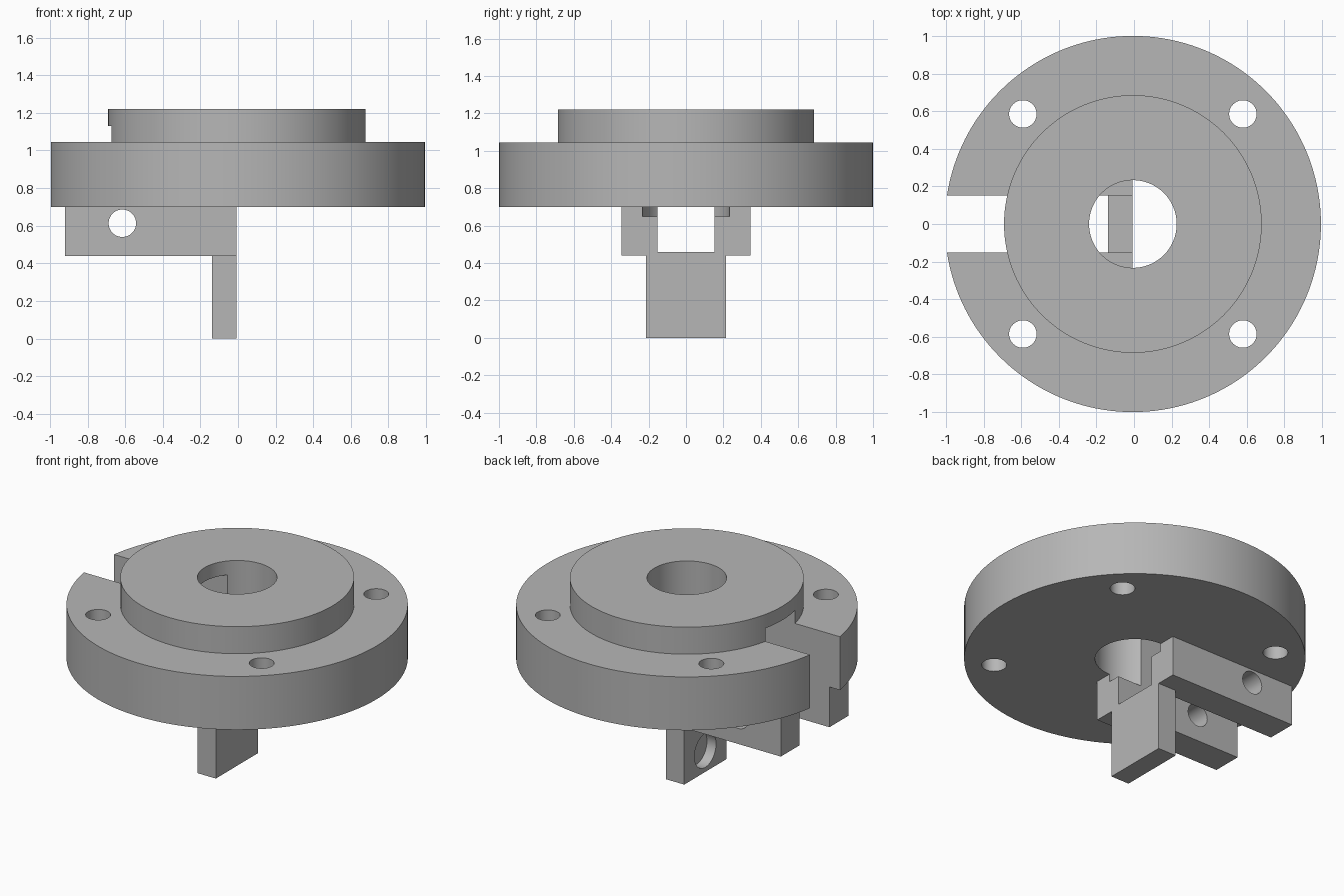
import bpy
import math

if "Cube" in bpy.data.objects:
    bpy.data.objects.remove(bpy.data.objects["Cube"])

CX = -0.006          # flange axis
SLOT = 0.152         # half width of the radial slot
BOTTOM, STEP, TOP = 0.70, 1.045, 1.22

steel = bpy.data.materials.new("plain grey")
steel.use_nodes = True
GREY = (0.47, 0.47, 0.47, 1)
steel.diffuse_color = GREY
steel.node_tree.nodes["Principled BSDF"].inputs["Base Color"].default_value = GREY


def box(name, x, y, z):
    """Box from (low, high) ranges."""
    ranges = (x, y, z)
    bpy.ops.mesh.primitive_cube_add(size=1, location=[sum(r) / 2 for r in ranges])
    ob = bpy.context.object
    ob.name = name
    ob.scale = [r[1] - r[0] for r in ranges]
    bpy.ops.object.transform_apply(location=True, rotation=True, scale=True)
    return ob


def cylinder(name, radius, length, centre, axis="z", sides=128):
    turn = {"x": (0, math.pi / 2, 0), "y": (math.pi / 2, 0, 0), "z": (0, 0, 0)}[axis]
    bpy.ops.mesh.primitive_cylinder_add(vertices=sides, radius=radius, depth=length,
                                        location=centre, rotation=turn)
    ob = bpy.context.object
    ob.name = name
    bpy.ops.object.transform_apply(location=True, rotation=True, scale=True)
    return ob


def combine(target, tool, operation="DIFFERENCE"):
    """Apply a boolean and discard the tool."""
    tool.hide_render = True
    mod = target.modifiers.new("cut", "BOOLEAN")
    mod.operation = operation
    mod.solver = "EXACT"
    mod.object = tool
    bpy.ops.object.select_all(action="DESELECT")
    target.select_set(True)
    bpy.context.view_layer.objects.active = target
    bpy.ops.object.modifier_apply(modifier=mod.name)
    bpy.data.objects.remove(tool)


def finish(ob):
    ob.data.materials.clear()
    ob.data.materials.append(steel)
    bpy.ops.object.select_all(action="DESELECT")
    ob.select_set(True)
    bpy.context.view_layer.objects.active = ob
    bpy.ops.object.shade_smooth_by_angle(angle=math.radians(30))


def bore():
    # Central bore, which also bites into the tops of the rails
    return cylinder("bore_cutter", 0.233, 0.8, (CX, 0, 0.65 + 0.4))


# Flange with raised boss
flange = cylinder("flange", 1.0, STEP - BOTTOM, (CX, 0, (BOTTOM + STEP) / 2), sides=160)
boss = cylinder("boss", 0.685, TOP - 0.9, (CX, 0, (TOP + 0.9) / 2))
combine(flange, boss, "UNION")
combine(flange, bore())

# Radial slot running under the boss into the bore
combine(flange, box("slot_cutter", (-1.2, CX), (-SLOT, SLOT), (0.6, 1.13)))

# Four bolt holes
for sx in (-1, 1):
    for sy in (-1, 1):
        combine(flange, cylinder("bolt_cutter", 0.073, 1,
                                 (CX + sx * 0.585, sy * 0.585, 0.9), sides=48))
finish(flange)

# Pair of rails beside the slot, each with a cross hole
for name, side in (("left_rail", -1), ("right_rail", 1)):
    edges = sorted((side * SLOT, side * 0.345))
    rail = box(name, (-0.92, -0.008), edges, (0.44, BOTTOM))
    combine(rail, cylinder("pin_cutter", 0.073, 1, (-0.615, side * 0.25, 0.613), "y", 48))
    combine(rail, bore())
    finish(rail)

# Hanging tongue joining the rails, with a blind recess on its slot side
tongue = box("tongue", (-0.138, -0.008), (-0.215, 0.215), (0, 0.46))
combine(tongue, cylinder("recess_cutter", 0.11, 0.2, (-0.138 + 0.065 - 0.1, 0, 0.14), "x", 64))
finish(tongue)
